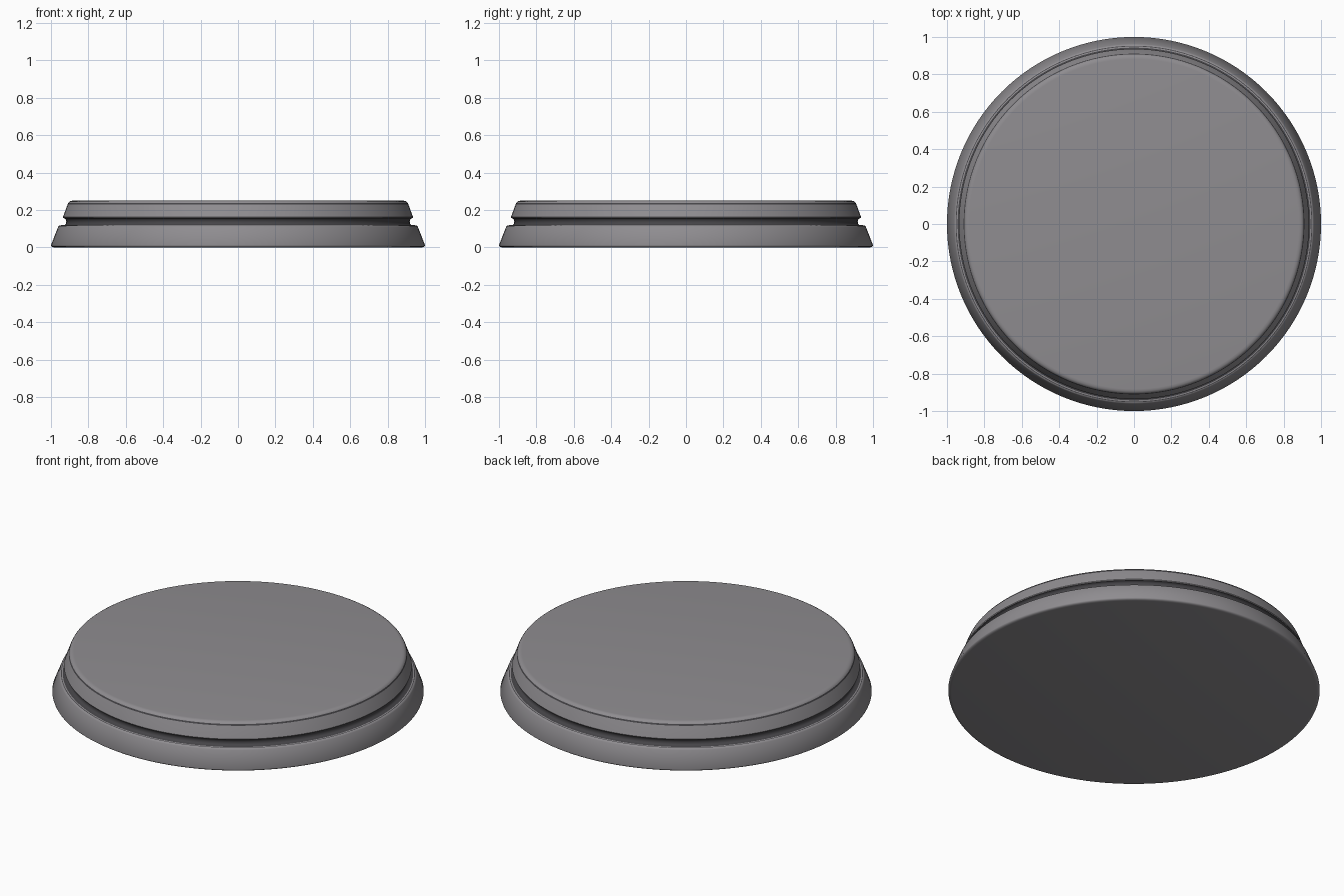
import bpy, bmesh, math

if "Cube" in bpy.data.objects:
    bpy.data.objects.remove(bpy.data.objects["Cube"])

SEGMENTS = 128

def material(name, colour):
    m = bpy.data.materials.new(name)
    m.diffuse_color = (*colour, 1)
    m.use_nodes = True
    m.node_tree.nodes["Principled BSDF"].inputs["Base Color"].default_value = m.diffuse_color
    return m

grey = material("warm grey", (0.275, 0.265, 0.28))
dark = material("dark groove grey", (0.06, 0.058, 0.064))

# Half section (radius, height, material of the band above the point):
# flared foot, dark groove, upper tier with a thin dark rim line
profile = [
    (0.982, 0.0, 0), (0.992, 0.002, 0), (0.998, 0.006, 0), (1.0, 0.012, 0),
    (0.962, 0.109, 0), (0.959, 0.114, 0), (0.953, 0.117, 1),
    (0.949, 0.118, 0), (0.943, 0.119, 1),
    (0.926, 0.121, 1), (0.920, 0.127, 1), (0.918, 0.138, 1),
    (0.920, 0.148, 1), (0.926, 0.155, 1),
    (0.934, 0.157, 0), (0.936, 0.162, 0),
    (0.911, 0.230, 1), (0.907, 0.238, 0),
    (0.902, 0.244, 0), (0.894, 0.2485, 0), (0.882, 0.25, 0),
]

# Spin the section into a closed disc
bm = bmesh.new()
rings = []
for r, z, _ in profile:
    rings.append([bm.verts.new((r * math.cos(a), r * math.sin(a), z))
                  for a in (2 * math.pi * i / SEGMENTS for i in range(SEGMENTS))])
for lo, hi, point in zip(rings, rings[1:], profile):
    for i in range(SEGMENTS):
        j = (i + 1) % SEGMENTS
        bm.faces.new((lo[i], lo[j], hi[j], hi[i])).material_index = point[2]
bm.faces.new(rings[0][::-1])
bm.faces.new(rings[-1])
bmesh.ops.recalc_face_normals(bm, faces=bm.faces)

mesh = bpy.data.meshes.new("round_base")
bm.to_mesh(mesh)
bm.free()
base = bpy.data.objects.new("round_base", mesh)
bpy.context.collection.objects.link(base)
mesh.materials.append(grey)
mesh.materials.append(dark)

# Smooth sides with crisp edges
bpy.context.view_layer.objects.active = base
base.select_set(True)
bpy.ops.object.shade_smooth_by_angle(angle=math.radians(40))
